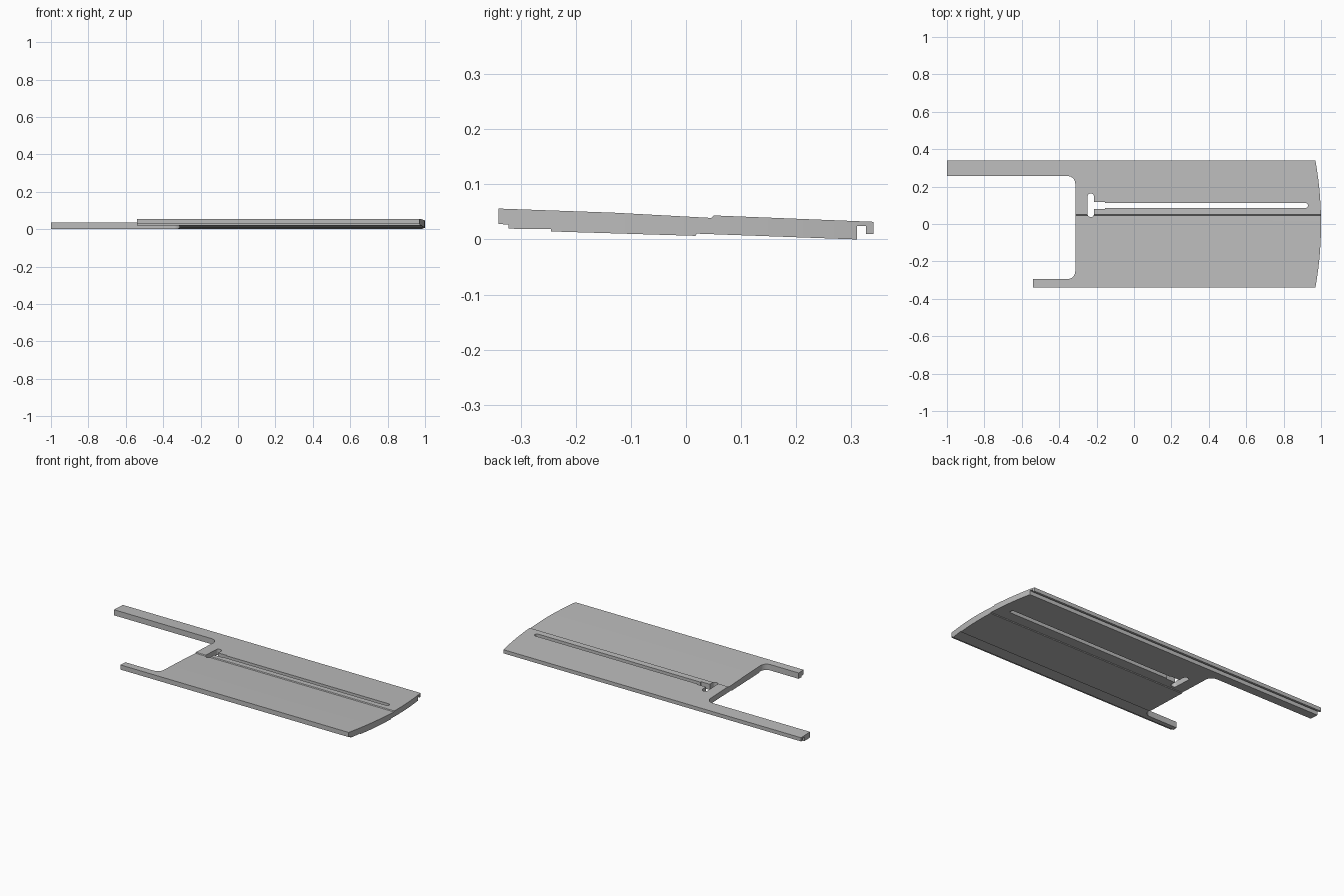
import bpy, bmesh, math
from mathutils import Vector

cube = bpy.data.objects.get("Cube")
if cube:
    bpy.data.objects.remove(cube, do_unlink=True)

grey = bpy.data.materials.new("plain_grey")
grey.use_nodes = True
grey.diffuse_color = (0.5, 0.5, 0.5, 1)
grey.node_tree.nodes["Principled BSDF"].inputs["Base Color"].default_value = (0.5, 0.5, 0.5, 1)


def prism(name, points, offset):
    """Closed solid: a flat outline swept along the offset."""
    bm = bmesh.new()
    face = bm.faces.new([bm.verts.new(p) for p in points])
    swept = bmesh.ops.extrude_face_region(bm, geom=[face])["geom"]
    bmesh.ops.translate(bm, vec=offset,
                        verts=[v for v in swept if isinstance(v, bmesh.types.BMVert)])
    bmesh.ops.recalc_face_normals(bm, faces=bm.faces)
    mesh = bpy.data.meshes.new(name)
    bm.to_mesh(mesh)
    bm.free()
    mesh.materials.append(grey)
    obj = bpy.data.objects.new(name, mesh)
    bpy.context.collection.objects.link(obj)
    return obj


def rounded(corners, steps=8):
    """Outline with each (x, y, radius) right-angle corner turned into an arc."""
    out = []
    for i, (x, y, r) in enumerate(corners):
        p = Vector((x, y))
        if r == 0:
            out.append(p)
            continue
        a = (Vector(corners[i - 1][:2]) - p).normalized() * r
        b = (Vector(corners[(i + 1) % len(corners)][:2]) - p).normalized() * r
        for k in range(steps + 1):
            t = math.pi / 2 * k / steps
            out.append(p + a * (1 - math.sin(t)) + b * (1 - math.cos(t)))
    return out


def cut(target, cutter, operation):
    mod = target.modifiers.new(operation.title(), "BOOLEAN")
    mod.object, mod.operation, mod.solver = cutter, operation, "EXACT"
    bpy.context.view_layer.objects.active = target
    bpy.ops.object.modifier_apply(modifier=mod.name)
    bpy.data.objects.remove(cutter, do_unlink=True)


# Cross-section (y, z): stepped top, lipped front edge, grooved back edge
section = [
    (-0.34, 0.056), (-0.13, 0.0485), (0.046, 0.039), (0.05, 0.0435), (0.34, 0.032),
    (0.34, 0.01), (0.327, 0.01), (0.327, 0.024), (0.31, 0.024), (0.31, 0.0),
    (0.02, 0.0105), (0.017, 0.0065), (-0.245, 0.0145), (-0.245, 0.0185),
    (-0.322, 0.0195), (-0.322, 0.027), (-0.34, 0.028),
]
panel = prism("slotted_panel", [(-1.1, y, z) for y, z in section], (2.2, 0, 0))

# Plan outline: two unequal arms, filleted notch, bowed right end
bow = []
for i in range(25):
    y = -0.35 + 0.7 * i / 24
    bow.append((1 - 0.03 * (y / 0.34) ** 2, y, 0))
plan = bow + [
    (-1.0, 0.35, 0), (-1.0, 0.256, 0), (-0.314, 0.256, 0.04),
    (-0.314, -0.294, 0.04), (-0.54, -0.294, 0), (-0.54, -0.35, 0),
]
cut(panel, prism("plan_cutter", [(p[0], p[1], -0.1) for p in rounded(plan)], (0, 0, 0.3)),
    "INTERSECT")

# Long slot with a cross slot at its inner end
slot = [
    (-0.248, 0.037, 0.016), (-0.214, 0.037, 0.016), (-0.214, 0.08, 0), (-0.155, 0.08, 0),
    (-0.155, 0.086, 0), (0.93, 0.086, 0.0125), (0.93, 0.112, 0.0125), (-0.155, 0.112, 0),
    (-0.155, 0.117, 0), (-0.214, 0.117, 0), (-0.214, 0.163, 0.016), (-0.248, 0.163, 0.016),
]
cut(panel, prism("slot_cutter", [(p[0], p[1], -0.1) for p in rounded(slot)], (0, 0, 0.3)),
    "DIFFERENCE")

# Smooth fillets, sharp edges
bpy.ops.object.select_all(action="DESELECT")
panel.select_set(True)
bpy.context.view_layer.objects.active = panel
bpy.ops.object.shade_smooth_by_angle(angle=math.radians(20))
